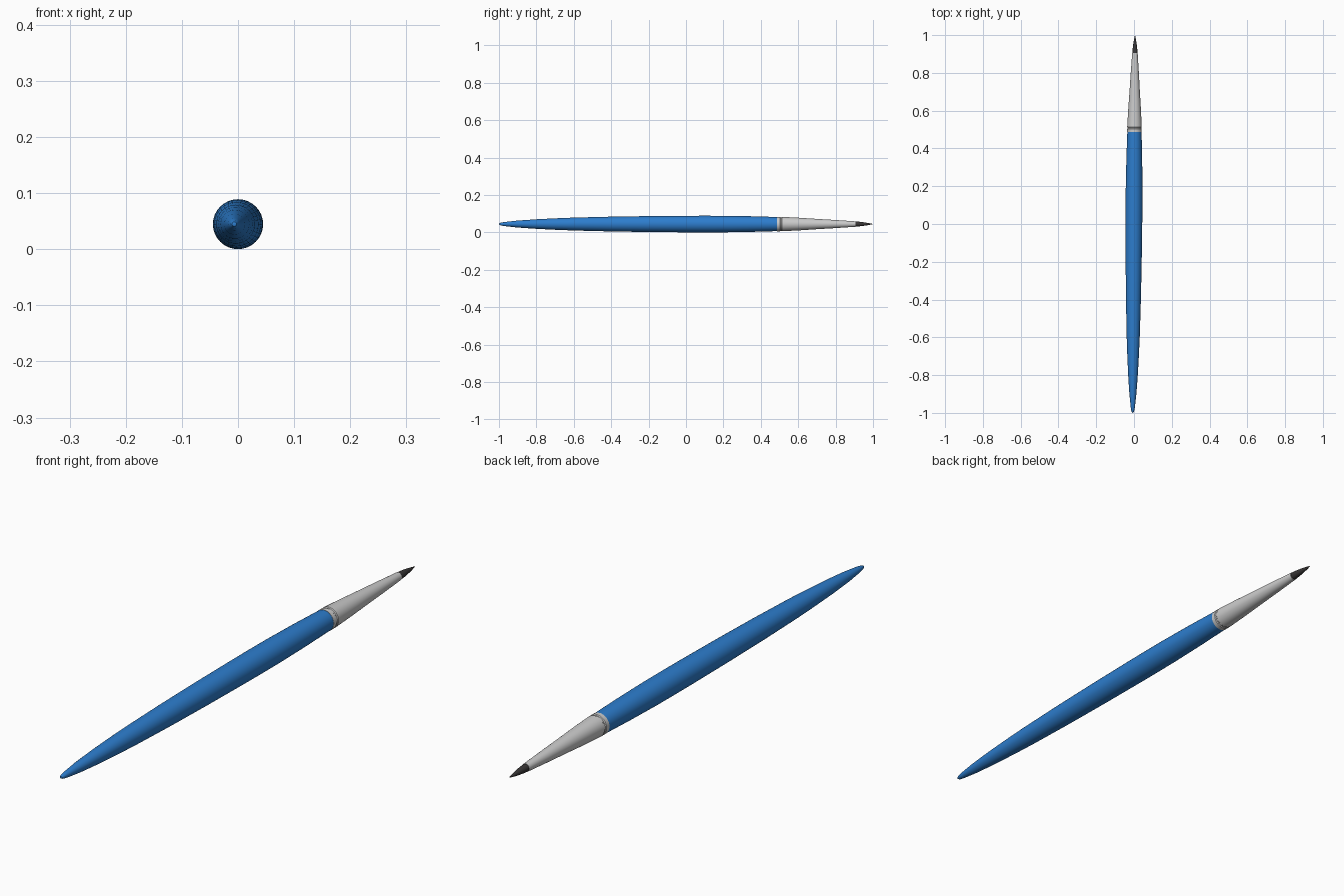
import bpy, bmesh, math

if "Cube" in bpy.data.objects:
    bpy.data.objects.remove(bpy.data.objects["Cube"])

SIDES = 32
AXIS_Z = 0.0447


def lathe(name, profile, color=None):
    """Revolve (y, radius) points round the brush axis, which leans slightly in x."""
    bm = bmesh.new()
    rings = []
    for y, r in profile:
        cx = 0.006 * y - 0.0006
        if r == 0:
            rings.append([bm.verts.new((cx, y, AXIS_Z))])
        else:
            rings.append([bm.verts.new((cx + r * math.cos(2 * math.pi * i / SIDES), y,
                                        AXIS_Z + r * math.sin(2 * math.pi * i / SIDES)))
                          for i in range(SIDES)])
    for a, b in zip(rings, rings[1:]):
        for i in range(SIDES):
            j = (i + 1) % SIDES
            if len(a) == 1:
                bm.faces.new((a[0], b[i], b[j]))
            elif len(b) == 1:
                bm.faces.new((a[i], b[0], a[j]))
            else:
                bm.faces.new((a[i], b[i], b[j], a[j]))
    bmesh.ops.recalc_face_normals(bm, faces=bm.faces)
    mesh = bpy.data.meshes.new(name)
    bm.to_mesh(mesh)
    bm.free()
    obj = bpy.data.objects.new(name, mesh)
    bpy.context.collection.objects.link(obj)
    if color:
        mat = bpy.data.materials.new(name + "_paint")
        mat.diffuse_color = (*color, 1)
        mat.use_nodes = True
        mat.node_tree.nodes["Principled BSDF"].inputs["Base Color"].default_value = mat.diffuse_color
        mesh.materials.append(mat)
    bpy.ops.object.select_all(action='DESELECT')
    obj.select_set(True)
    bpy.context.view_layer.objects.active = obj
    bpy.ops.object.shade_smooth_by_angle(angle=math.radians(35))
    return obj


# Long tapered wooden handle
lathe("handle", [(-1, 0), (-0.998, 0.004), (-0.99, 0.0075), (-0.97, 0.011),
                 (-0.9, 0.0185), (-0.8, 0.0255), (-0.7, 0.0305), (-0.6, 0.0345),
                 (-0.4, 0.0395), (-0.2, 0.0425), (0, 0.0442), (0.1, 0.0445),
                 (0.2, 0.0442), (0.35, 0.0417), (0.495, 0.0375), (0.495, 0)],
      (0.026, 0.205, 0.61))

# Metal ferrule with a crimped collar and a groove
lathe("ferrule", [(0.487, 0), (0.487, 0.0385), (0.503, 0.0385), (0.506, 0.036),
                  (0.511, 0.036), (0.514, 0.0385), (0.522, 0.038), (0.6, 0.034),
                  (0.7, 0.0275), (0.8, 0.0215), (0.905, 0.0145), (0.905, 0)])

# Pointed bristles
lathe("bristles", [(0.9, 0), (0.9, 0.0138), (0.925, 0.0125), (0.95, 0.0095),
                   (0.975, 0.0055), (0.993, 0.002), (1, 0)],
      (0.04, 0.037, 0.037))
